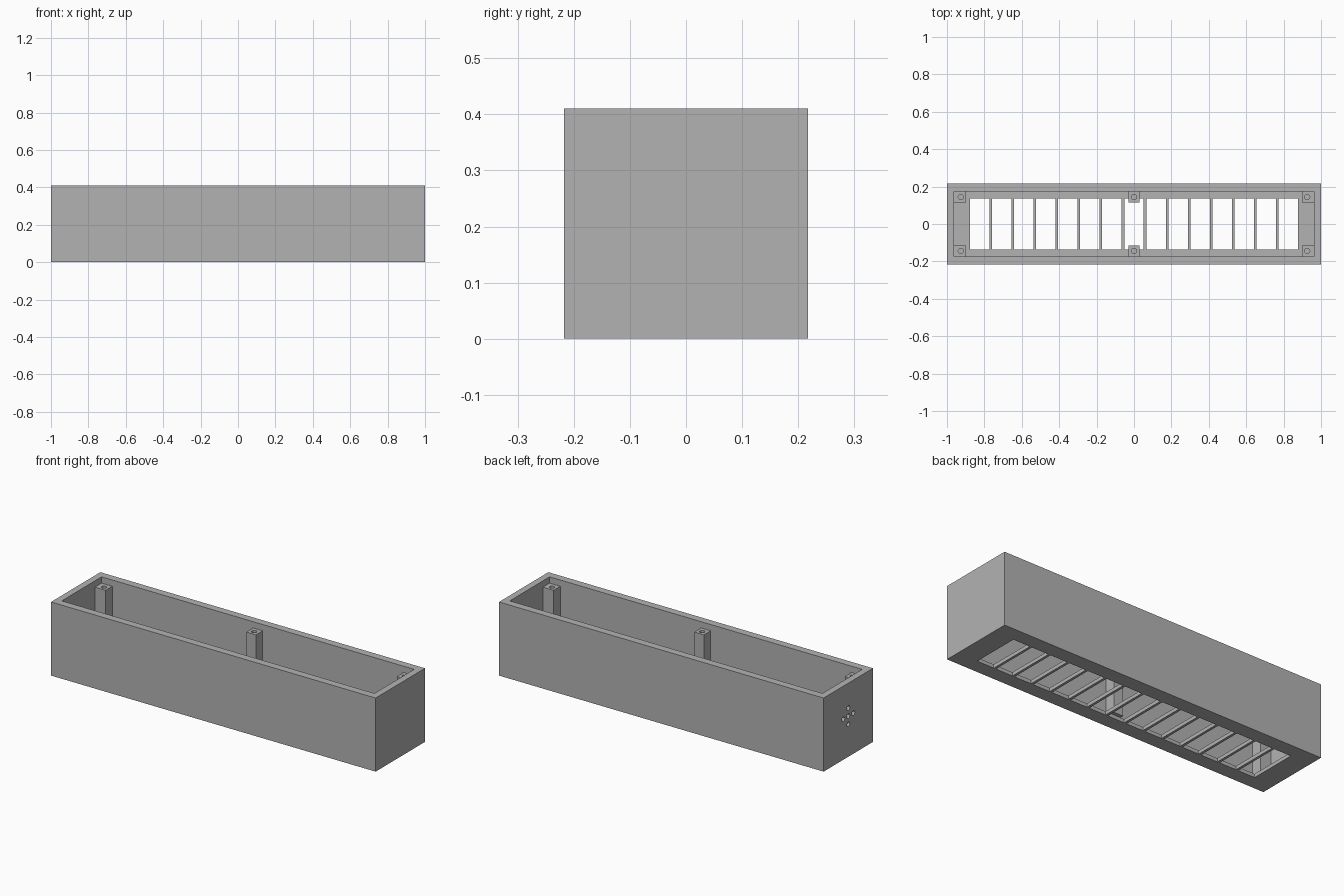
import bpy
import bmesh
from mathutils import Matrix, Vector

# Remove the default cube only
cube = bpy.data.objects.get("Cube")
if cube:
    bpy.data.objects.remove(cube, do_unlink=True)

# Overall sizes
LENGTH, DEPTH, HEIGHT = 2.0, 0.434, 0.41
INNER_X, INNER_Y = 0.963, 0.175
FLOOR = 0.02
SLOTS, PITCH, SLOT_W, SLOT_D = 15, 0.1178, 0.104, 0.272
POST_TOP, HOLE_R = 0.375, 0.014

grey = bpy.data.materials.new("plain grey")
grey.use_nodes = True
colour = (0.45, 0.45, 0.45, 1.0)
grey.diffuse_color = colour
grey.node_tree.nodes["Principled BSDF"].inputs["Base Color"].default_value = colour


def add_box(bm, low, high):
    low, high = Vector(low), Vector(high)
    matrix = Matrix.Translation((low + high) / 2) @ Matrix.Diagonal((*(high - low), 1))
    bmesh.ops.create_cube(bm, size=1, matrix=matrix)


def add_rod(bm, centre, length, radius, axis="Z"):
    turn = Matrix.Rotation(1.570796, 4, "Y") if axis == "X" else Matrix()
    bmesh.ops.create_cone(bm, cap_ends=True, segments=24, radius1=radius, radius2=radius,
                          depth=length, matrix=Matrix.Translation(centre) @ turn)


def make_object(name, bm):
    mesh = bpy.data.meshes.new(name)
    bm.to_mesh(mesh)
    bm.free()
    mesh.materials.append(grey)
    obj = bpy.data.objects.new(name, mesh)
    bpy.context.collection.objects.link(obj)
    return obj


def cut(target, bm):
    """Subtract the cutter shapes and bake the result."""
    cutter = make_object("cutter", bm)
    cutter.hide_render = True
    mod = target.modifiers.new("cut", "BOOLEAN")
    mod.operation, mod.solver, mod.object = "DIFFERENCE", "EXACT", cutter
    bpy.context.view_layer.objects.active = target
    bpy.ops.object.modifier_apply(modifier=mod.name)
    bpy.data.objects.remove(cutter, do_unlink=True)


# Outer case, hollowed from the top
bm = bmesh.new()
add_box(bm, (-LENGTH / 2, -DEPTH / 2, 0), (LENGTH / 2, DEPTH / 2, HEIGHT))
case = make_object("case", bm)
bm = bmesh.new()
add_box(bm, (-INNER_X, -INNER_Y, FLOOR), (INNER_X, INNER_Y, HEIGHT + 0.1))
cut(case, bm)

# Row of slots through the floor
bm = bmesh.new()
for i in range(SLOTS):
    x = (i - (SLOTS - 1) / 2) * PITCH
    add_box(bm, (x - SLOT_W / 2, -SLOT_D / 2, -0.1), (x + SLOT_W / 2, SLOT_D / 2, 0.1))
cut(case, bm)

# Cross of five cable holes through one end wall
bm = bmesh.new()
for dy, dz in ((0, 0), (1, 0), (-1, 0), (0, 1), (0, -1)):
    add_rod(bm, (-LENGTH / 2, dy * 0.044, 0.226 + dz * 0.045), 0.2, 0.013, "X")
cut(case, bm)

# Screw posts in the corners and at mid length, each with a blind hole
for side, sy in (("front", -1), ("back", 1)):
    for place, sx in (("right", -1), ("middle", 0), ("left", 1)):
        if sx:
            x_range = sorted((sx * 0.897, sx * (INNER_X + 0.005)))
        else:
            x_range = (-0.029, 0.029)
        y_range = sorted((sy * 0.116, sy * (INNER_Y + 0.005)))
        bm = bmesh.new()
        add_box(bm, (x_range[0], y_range[0], FLOOR), (x_range[1], y_range[1], POST_TOP))
        post = make_object(f"{side}_{place}_post", bm)
        bm = bmesh.new()
        add_rod(bm, (sx * 0.926, sy * 0.144, POST_TOP), 0.2, HOLE_R)
        cut(post, bm)
